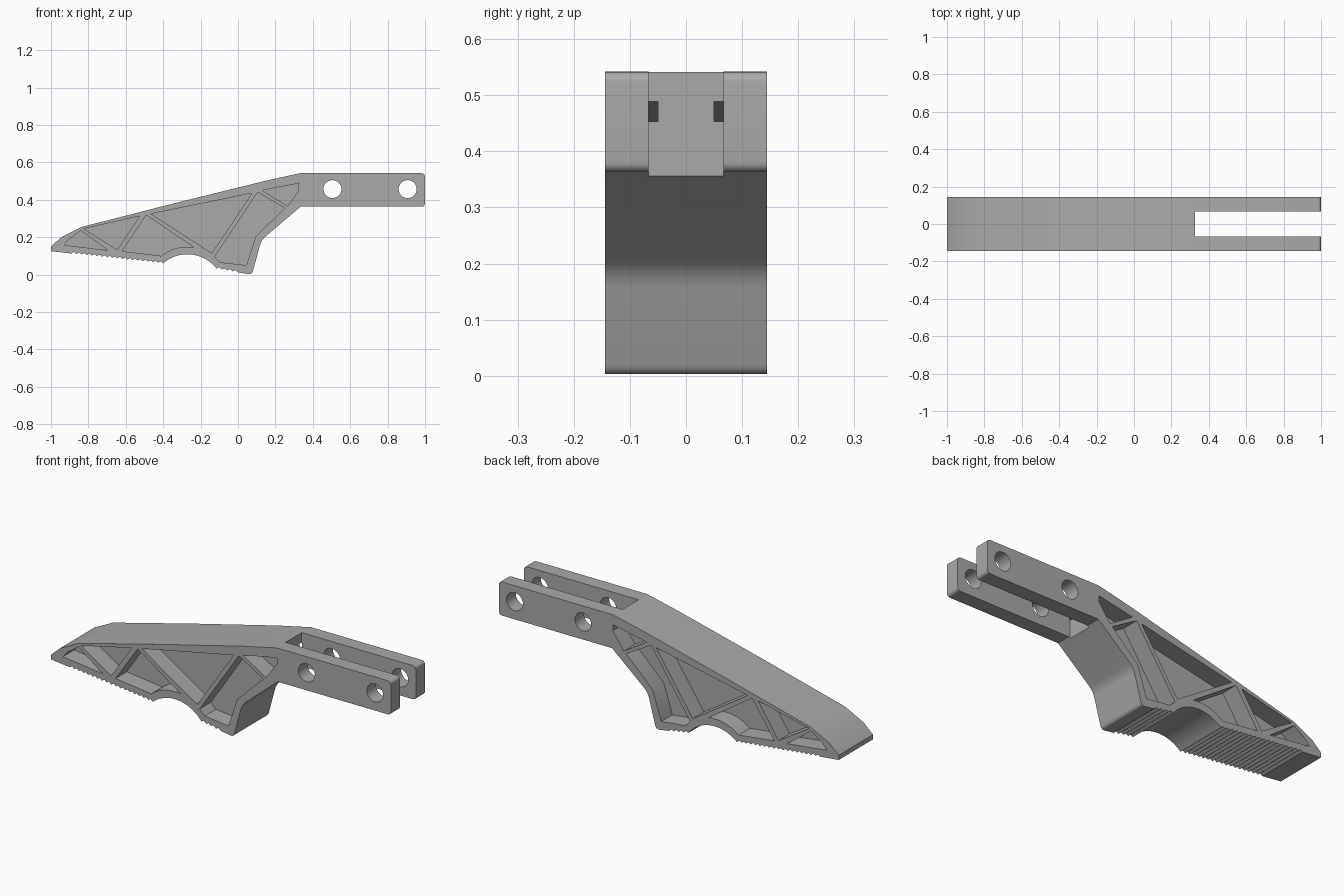
import bpy
import bmesh
from math import cos, sin, pi
from mathutils import Vector

cube = bpy.data.objects.get("Cube")
if cube:
    bpy.data.objects.remove(cube, do_unlink=True)

HALF = 0.144       # half thickness of the body
WEB = 0.05         # half thickness of the web behind the pockets
SLOT = 0.067       # half width of the fork slot

grey = bpy.data.materials.new("grey plastic")
grey.use_nodes = True
colour = (0.4, 0.4, 0.4, 1)
grey.diffuse_color = colour
grey.node_tree.nodes["Principled BSDF"].inputs["Base Color"].default_value = colour


def arc(start, end, rise, steps):
    """Points of a circular arc bulging to the right of start-to-end."""
    a, b = Vector(start), Vector(end)
    half = (b - a).length / 2
    radius = (half ** 2 + rise ** 2) / (2 * rise)
    along = (b - a).normalized()
    up = Vector((along.y, -along.x))
    centre = (a + b) / 2 + up * (rise - radius)
    sweep = 2 * abs(Vector((radius - rise, half)).angle_signed(Vector((1, 0))))
    return [tuple(centre + radius * (along * sin(t) + up * cos(t)))
            for t in (sweep * (i / steps - 0.5) for i in range(steps + 1))]


def teeth(start, end, count, depth):
    """Saw-tooth line with notches cut upward into the body."""
    a, b = Vector(start), Vector(end)
    points = []
    for i in range(count):
        points.append(tuple(a.lerp(b, i / count)))
        points.append(tuple(a.lerp(b, (i + 0.5) / count) + Vector((0, depth))))
    return points + [tuple(b)]


def fillet(before, corner, after, size):
    """Rounded corner made from a short quadratic curve."""
    c = Vector(corner)
    p = c + (Vector(before) - c).normalized() * size
    q = c + (Vector(after) - c).normalized() * size
    return [tuple(p.lerp(c, t).lerp(c.lerp(q, t), t)) for t in (i / 5 for i in range(6))]


def prism(name, profiles, spans):
    """Extrude x-z profiles over each y span into one object."""
    bm = bmesh.new()
    for profile in profiles:
        for y0, y1 in spans:
            face = bm.faces.new([bm.verts.new((x, y0, z)) for x, z in profile])
            moved = bmesh.ops.extrude_face_region(bm, geom=[face])["geom"]
            verts = [v for v in moved if isinstance(v, bmesh.types.BMVert)]
            bmesh.ops.translate(bm, verts=verts, vec=(0, y1 - y0, 0))
    bmesh.ops.recalc_face_normals(bm, faces=bm.faces)
    mesh = bpy.data.meshes.new(name)
    bm.to_mesh(mesh)
    bm.free()
    mesh.materials.append(grey)
    obj = bpy.data.objects.new(name, mesh)
    bpy.context.collection.objects.link(obj)
    return obj


# Side outline of the lever, running clockwise from the nose
tip_top, tip_low = (1, 0.542), (1, 0.363)
leg_top, knee, heel = (0.335, 0.363), (0.125, 0.185), (0.075, 0)
heel_front, arch_front = (-0.115, 0.032), (-0.4, 0.06)
outline = [(-1, 0.125), (-1, 0.15), (-0.945, 0.2), (-0.835, 0.255),
           (-0.35, 0.379), (0.14, 0.5), (0.33, 0.542)]
outline += fillet((0.33, 0.542), tip_top, tip_low, 0.02)
outline += fillet(tip_top, tip_low, leg_top, 0.02)
outline += [leg_top]
outline += fillet(leg_top, knee, heel, 0.03)
outline += fillet(knee, heel, heel_front, 0.02)
outline += teeth((0.0, 0.012), heel_front, 4, 0.01)
outline += arc(heel_front, arch_front, 0.062, 20)[1:-1]
outline += teeth(arch_front, (-0.89, 0.113), 18, 0.01)
body = prism("lever_body", [outline], [(-HALF, HALF)])

# Triangular pockets on both sides, leaving ribs and a central web
pockets = [
    [(-0.93, 0.158), (-0.905, 0.187), (-0.84, 0.235), (-0.695, 0.13)],
    [(-0.825, 0.245), (-0.525, 0.313), (-0.645, 0.133)],
    [(-0.62, 0.125), (-0.49, 0.318), (-0.235, 0.145)]
    + arc((-0.235, 0.145), (-0.41, 0.1), 0.02, 8)[1:],
    [(-0.465, 0.325), (0.075, 0.435), (-0.14, 0.115)],
    [(-0.125, 0.095), (0.105, 0.44), (0.25, 0.355), (0.095, 0.205),
     (0.045, 0.05), (-0.095, 0.066)],
    [(0.13, 0.45), (0.33, 0.489), (0.33, 0.457), (0.265, 0.366)],
]
pocket_cutter = prism("pocket_cutter", pockets, [(-0.3, -WEB), (WEB, 0.3)])

# Fork slot between the two arms
slot_cutter = prism("slot_cutter", [[(0.327, 0.2), (0.327, 0.7), (1.1, 0.7), (1.1, 0.2)]],
                    [(-SLOT, SLOT)])

# Pin holes through both arms
holes = [[(x + 0.048 * cos(2 * pi * i / 32), 0.457 + 0.048 * sin(2 * pi * i / 32))
          for i in range(32)] for x in (0.505, 0.907)]
hole_cutter = prism("hole_cutter", holes, [(-0.3, 0.3)])

# Cut the body, then remove the helpers
bpy.ops.object.select_all(action='DESELECT')
bpy.context.view_layer.objects.active = body
body.select_set(True)
for cutter in (pocket_cutter, slot_cutter, hole_cutter):
    cutter.hide_render = True
    cut = body.modifiers.new(cutter.name, 'BOOLEAN')
    cut.operation = 'DIFFERENCE'
    cut.solver = 'EXACT'
    cut.object = cutter
    bpy.ops.object.modifier_apply(modifier=cut.name)
    bpy.data.objects.remove(cutter, do_unlink=True)

bpy.ops.object.shade_smooth_by_angle(angle=pi / 6)
